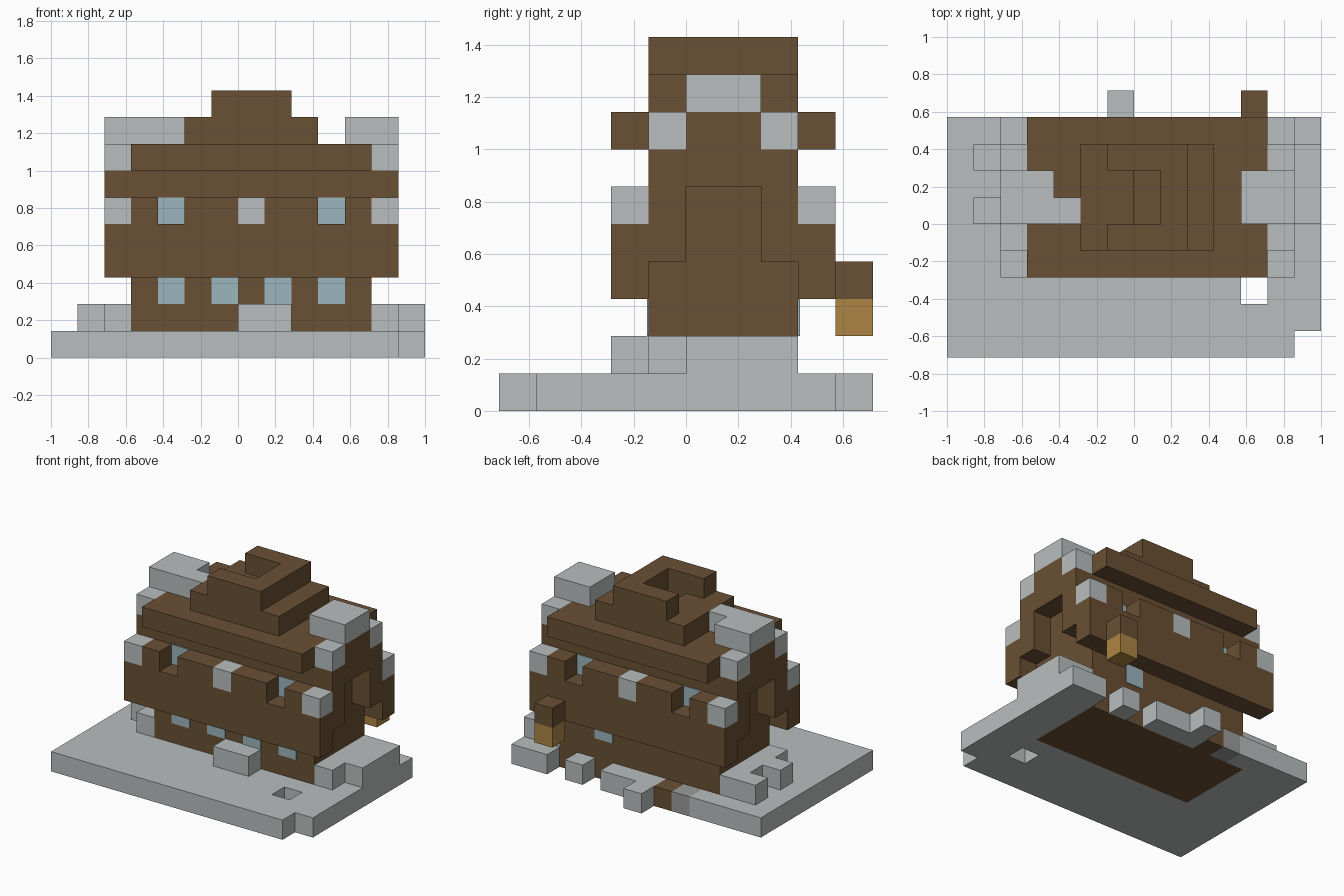
import bpy
import bmesh
from itertools import product
from mathutils import Vector

U = 1 / 7  # edge of one block

cube = bpy.data.objects.get("Cube")
if cube:
    bpy.data.objects.remove(cube, do_unlink=True)


def material(name, r, g, b):
    m = bpy.data.materials.new(name)
    m.use_nodes = True
    m.diffuse_color = (r, g, b, 1)
    m.node_tree.nodes["Principled BSDF"].inputs["Base Color"].default_value = (r, g, b, 1)
    return m


STONE = material("pale_stone", 0.49, 0.515, 0.515)
DARK = material("dark_stone", 0.33, 0.33, 0.33)
WOOD = material("brown_wood", 0.144, 0.08, 0.034)
GLASS = material("blue_glass", 0.33, 0.46, 0.51)
LAMP = material("amber_lamp", 0.43, 0.235, 0.058)


def cells(boxes):
    found = set()
    for x0, x1, y0, y1, z0, z1 in boxes:
        found |= set(product(range(x0, x1), range(y0, y1), range(z0, z1)))
    return found


def blocks(name, mat, boxes, cuts=()):
    """Closed shell around the union of block boxes (x, y, z ranges) minus the cuts."""
    solid = cells(boxes) - cells(cuts)
    bm = bmesh.new()
    for c in solid:
        for axis, step in product(range(3), (0, 1)):
            near = list(c)
            near[axis] += 2 * step - 1
            if tuple(near) in solid:
                continue
            a, b = (axis + 1) % 3, (axis + 2) % 3
            ring = []
            for da, db in ((0, 0), (1, 0), (1, 1), (0, 1)):
                p = Vector(c)
                p[axis] += step
                p[a] += da
                p[b] += db
                ring.append(bm.verts.new(p * U))
            bm.faces.new(ring if step else ring[::-1])
    bmesh.ops.remove_doubles(bm, verts=bm.verts, dist=U / 100)
    bmesh.ops.dissolve_limit(bm, angle_limit=0.01, verts=bm.verts, edges=bm.edges)
    finish(name, mat, bm)


def finish(name, mat, bm):
    mesh = bpy.data.meshes.new(name)
    bm.to_mesh(mesh)
    bm.free()
    mesh.materials.append(mat)
    bpy.context.collection.objects.link(bpy.data.objects.new(name, mesh))


def mirrored(boxes):
    """The boxes and their copies on the other gable end."""
    return boxes + [(1 - x1, 1 - x0, *rest) for x0, x1, *rest in boxes]


def both_sides(boxes):
    """The boxes and their copies on the other long side."""
    return boxes + [(x0, x1, 2 - y1, 2 - y0, *z) for x0, x1, y0, y1, *z in boxes]


def window(name, x, z, y, outward):
    """Thin glass plate lying on a wall."""
    bm = bmesh.new()
    bmesh.ops.create_cube(bm, size=1)
    bmesh.ops.scale(bm, vec=(U, 0.006, U), verts=bm.verts)
    bmesh.ops.translate(bm, vec=((x + 0.5) * U, y * U + outward * 0.003, (z + 0.5) * U), verts=bm.verts)
    finish(name, GLASS, bm)


# Ground slab with its hole, clipped corner and ragged back edge
blocks("ground_slab", STONE,
       [(-7, 7, -5, 4, 0, 1), (-1, 0, 4, 5, 0, 1)],
       [(-4, 5, -1, 3, 0, 1), (6, 7, -5, -4, 0, 1), (4, 5, -3, -2, 0, 1),
        (4, 5, 3, 4, 0, 1), (2, 3, 3, 4, 0, 1), (-3, -1, 3, 4, 0, 1)])
blocks("back_sill", WOOD, [(-2, -1, 3, 4, 0, 1)])
blocks("back_dark_stone", DARK, [(-3, -2, 3, 4, 0, 1)])

# Stones around the foot of the house
blocks("front_step", STONE, [(0, 2, -2, -1, 1, 2)])
blocks("right_footing", STONE, [(5, 6, -1, 3, 1, 2), (6, 7, 0, 3, 1, 2)])
blocks("left_footing", STONE,
       [(-5, -4, -1, 3, 1, 2), (-6, -5, 0, 1, 1, 2), (-6, -5, 2, 3, 1, 2)])

# House core, and upper storey that overhangs at front and back
blocks("house_walls", WOOD, [(-4, 5, -1, 3, 0, 6)])
blocks("upper_storey", WOOD,
       both_sides([(-5, 6, -2, -1, 3, 5), (-4, 5, -2, -1, 5, 6)]
                  + mirrored([(5, 6, -1, 0, 4, 6)])),
       both_sides([(x, x + 1, -2, -1, 5, 6) for x in (-3, 0, 3)]))
blocks("upper_stones", STONE,
       both_sides([(0, 1, -2, -1, 5, 6)] + mirrored([(5, 6, -2, -1, 5, 6)])))

# Attic, gables and stepped roof
blocks("attic", WOOD, [(-5, 6, -1, 3, 6, 7)])
blocks("roof_tier", WOOD, [(-4, 5, -2, 4, 7, 8)] + mirrored([(5, 6, 0, 2, 7, 8)]))
blocks("gable_stones", STONE, both_sides(mirrored([(5, 6, -1, 0, 7, 8)])))
blocks("right_ridge_cap", STONE, [(4, 6, 0, 2, 8, 9)])
blocks("left_ridge_cap", STONE, [(-5, -3, 0, 2, 8, 9), (-3, -2, 0, 1, 8, 9)])
blocks("roof_crown", WOOD, [(-2, 3, -1, 3, 8, 9), (-1, 2, -1, 3, 9, 10)],
       [(-1, 1, 0, 2, 9, 10), (0, 1, 0, 2, 8, 9)])

# Windows
for x in (-3, -1, 1, 3):
    window("lower_front_window", x, 2, -1, -1)
for x in (-3, 3):
    window("upper_front_window", x, 5, -1, -1)
    window("upper_back_window", x, 5, 3, 1)
window("lower_back_window", 2, 2, 3, 1)

# Lantern hanging from a bracket at the back
blocks("lantern_bracket", WOOD, [(4, 5, 4, 5, 3, 4)])
blocks("lantern", LAMP, [(4, 5, 4, 5, 2, 3)])
